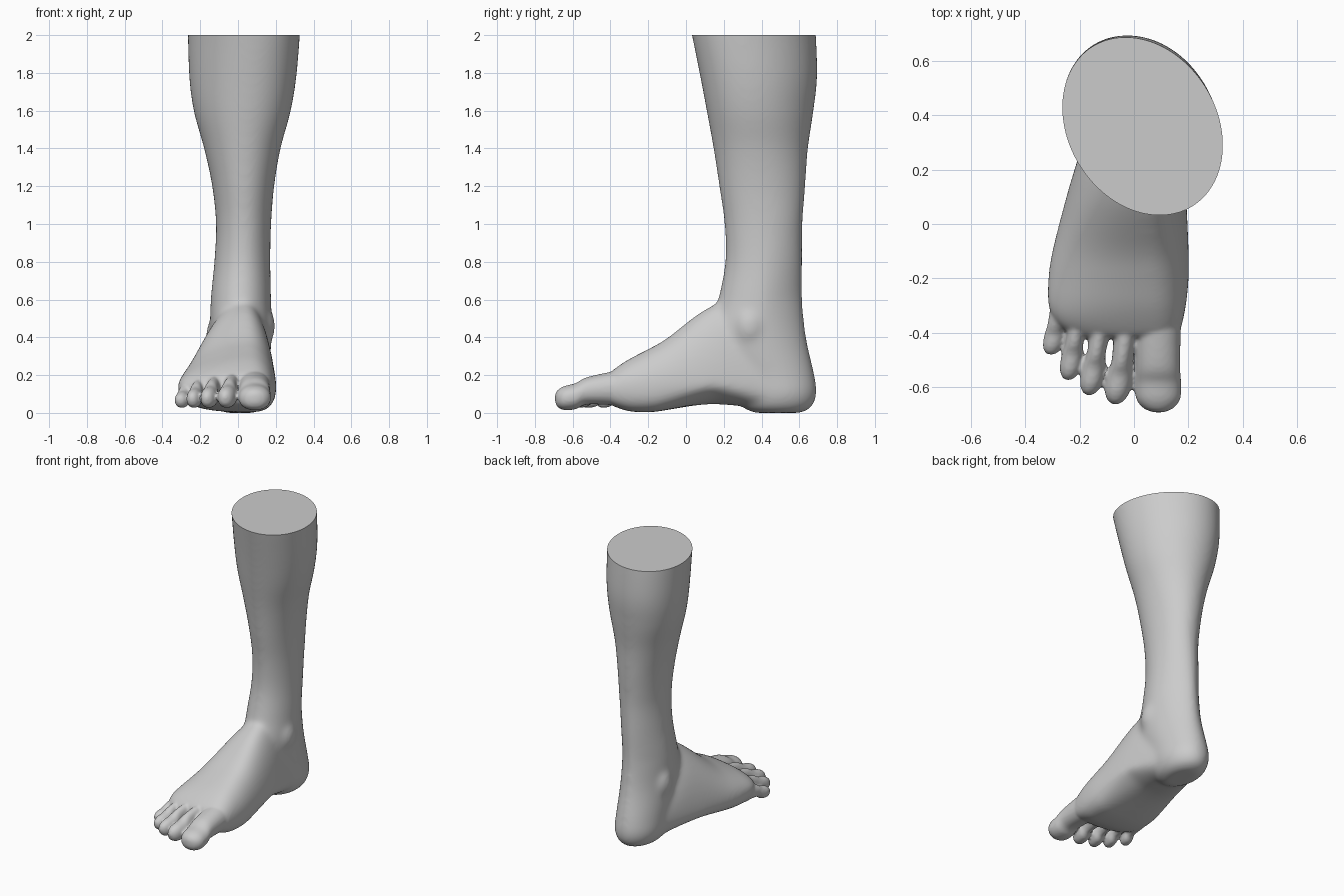
import bpy, bmesh
from math import sin, cos, pi
from mathutils import Matrix

if "Cube" in bpy.data.objects:
    bpy.data.objects.remove(bpy.data.objects["Cube"])

SEG = 40


def smooth_rows(rows, n=6):
    # Catmull-Rom interpolation between cross-section rows
    out = []
    for i in range(len(rows) - 1):
        p0, p1 = rows[max(i - 1, 0)], rows[i]
        p2, p3 = rows[i + 1], rows[min(i + 2, len(rows) - 1)]
        for k in range(n):
            u = k / n
            out.append([0.5 * (2 * b + (c - a) * u + (2 * a - 5 * b + 4 * c - d) * u * u
                               + (3 * b - a - 3 * c + d) * u ** 3)
                        for a, b, c, d in zip(p0, p1, p2, p3)])
    return out + [list(rows[-1])]


def finish(name, bm):
    bmesh.ops.recalc_face_normals(bm, faces=bm.faces)
    me = bpy.data.meshes.new(name)
    bm.to_mesh(me)
    bm.free()
    ob = bpy.data.objects.new(name, me)
    bpy.context.collection.objects.link(ob)
    return ob


def loft(name, rows, rule, place):
    # row: station and section extents; rule gives peak, middle, exponents and skew
    bm = bmesh.new()
    rings = []
    for t, a0, a1, b0, b1 in smooth_rows(rows):
        ap, mid, e0, e1, skew = rule(t, a0, a1, b0, b1)
        ring = []
        for k in range(SEG):
            c, s = cos(2 * pi * k / SEG), sin(2 * pi * k / SEG)
            e = e1 if s > 0 else e0
            a = ap + abs(c) ** e * ((a1 - ap) if c > 0 else (a0 - ap))
            b = mid + abs(s) ** e * ((b1 - mid) if s > 0 else (b0 - mid))
            ring.append(bm.verts.new(place(t, a, b, skew, c, s)))
        rings.append(ring)
    for r, q in zip(rings, rings[1:]):
        for k in range(SEG):
            j = (k + 1) % SEG
            bm.faces.new((r[k], r[j], q[j], q[k]))
    bm.faces.new(rings[0])
    bm.faces.new(rings[-1])
    return finish(name, bm)


def upright(t, a, b, skew, c, s):
    return (a, b - skew * (a - 0.03), t)


def forward(t, a, b, skew, c, s):
    # skew lifts the inner sole into an arch
    lift = skew * max(0, c + 0.3) * abs(s) ** 0.5 if s < 0 else 0
    return (a, t, b + lift)


def leg_rule(z, x0, x1, y0, y1):
    tendon = 0.25 * max(0, 1 - abs(z - 0.6) / 0.45)
    return 0.5 * (x0 + x1), 0.5 * (y0 + y1), 1, 1 + tendon, 0.24 * min(1, max(0, z - 1))


def foot_rule(y, x0, x1, z0, z1):
    arch = 0.055 * max(0, 1 - abs(y - 0.15) / 0.3)
    return 0.05 - 0.07 * y, min(0.14, 0.5 * (z0 + z1)), 0.75, 1.06, arch


def toe_rule(y, x0, x1, z0, z1):
    return 0.5 * (x0 + x1), 0.5 * (z0 + z1), 0.9, 0.95, 0


def ellipsoid(name, loc, size):
    bm = bmesh.new()
    bmesh.ops.create_uvsphere(bm, u_segments=24, v_segments=16, radius=1,
                              matrix=Matrix.Translation(loc) @ Matrix.Diagonal((*size, 1)))
    return finish(name, bm)


def fuse(name, parts, voxel, repeats):
    # join parts into one skin, then relax it
    bpy.ops.object.select_all(action='DESELECT')
    for p in parts:
        p.select_set(True)
    ob = parts[0]
    bpy.context.view_layer.objects.active = ob
    bpy.ops.object.join()
    ob.name = name
    m = ob.modifiers.new("skin", 'REMESH')
    m.mode, m.voxel_size = 'VOXEL', voxel
    s = ob.modifiers.new("relax", 'SMOOTH')
    s.factor, s.iterations = 0.5, repeats
    for mod in ("skin", "relax"):
        bpy.ops.object.modifier_apply(modifier=mod)
    return ob


# shin, calf and heel: z, x range, y range
leg = loft("leg", [
    (2.1, -.266, .335, .02, .675),
    (1.8, -.26, .312, .075, .69),
    (1.6, -.235, .28, .11, .672),
    (1.4, -.18, .226, .145, .645),
    (1.2, -.137, .192, .175, .632),
    (1.0, -.117, .176, .203, .618),
    (0.8, -.126, .172, .207, .617),
    (0.6, -.145, .176, .17, .618),
    (0.4, -.148, .178, .12, .638),
    (0.2, -.145, .165, .22, .681),
    (0.1, -.142, .162, .27, .692),
    (0.03, -.115, .135, .3, .665),
    (0, -.07, .09, .36, .61)], leg_rule, upright)

# instep and sole: y, x range, z range
foot = loft("foot", [
    (0.55, -.12, .14, .02, .28),
    (0.4, -.16, .16, .02, .45),
    (0.25, -.205, .178, .035, .59),
    (0.1, -.25, .193, .04, .548),
    (-.1, -.302, .202, .013, .396),
    (-.2, -.317, .202, .003, .338),
    (-.3, -.318, .192, .008, .286),
    (-.37, -.285, .178, .03, .24),
    (-.42, -.21, .165, .05, .2)], foot_rule, forward)

inner_ankle = ellipsoid("inner_ankle", (.135, .34, .46), (.062, .085, .11))
outer_ankle = ellipsoid("outer_ankle", (-.108, .42, .41), (.062, .075, .11))
body = fuse("foot_and_leg", [leg, foot, inner_ankle, outer_ankle], .012, 30)

# toes share one profile: position, width, underside, top (width 0 = neck)
PROFILE = [(0, 1, .04, .225), (.48, 0, .045, .19), (.67, .97, .02, .158),
           (.85, .92, .015, .142), (.955, .62, .03, .122), (1, .2, .058, .098)]
# root x, root y, tip x, tip y, half width, neck width, height
TOES = [(.085, -.36, .09, -.693, .088, .93, 1),
        (-.022, -.34, -.068, -.663, .05, .74, .97),
        (-.112, -.32, -.165, -.63, .045, .76, .93),
        (-.195, -.29, -.242, -.575, .041, .8, .87),
        (-.262, -.25, -.306, -.482, .039, .85, .76)]
toes = []
for i, (rx, ry, tx, ty, w, neck, h) in enumerate(TOES):
    rows = []
    for t, ws, low, top in PROFILE:
        x, hw = rx + (tx - rx) * t, w * (ws or neck)
        rows.append((ry + (ty - ry) * t, x - hw, x + hw, low + (.012 if i else 0), top * h))
    toes.append(loft(f"toe_{i + 1}", rows, toe_rule, forward))

whole = fuse("foot_and_leg", [body] + toes, .0085, 5)

# flat cut at the top of the leg
bm = bmesh.new()
bm.from_mesh(whole.data)
for v in bm.verts:
    v.co.z = max(v.co.z, 0)
bmesh.ops.bisect_plane(bm, geom=bm.verts[:] + bm.edges[:] + bm.faces[:],
                       plane_co=(0, 0, 2), plane_no=(0, 0, 1), clear_outer=True)
bmesh.ops.holes_fill(bm, edges=[e for e in bm.edges if e.is_boundary], sides=0)
bmesh.ops.recalc_face_normals(bm, faces=bm.faces)
bm.to_mesh(whole.data)
bm.free()
bpy.ops.object.shade_smooth_by_angle(angle=0.8)
